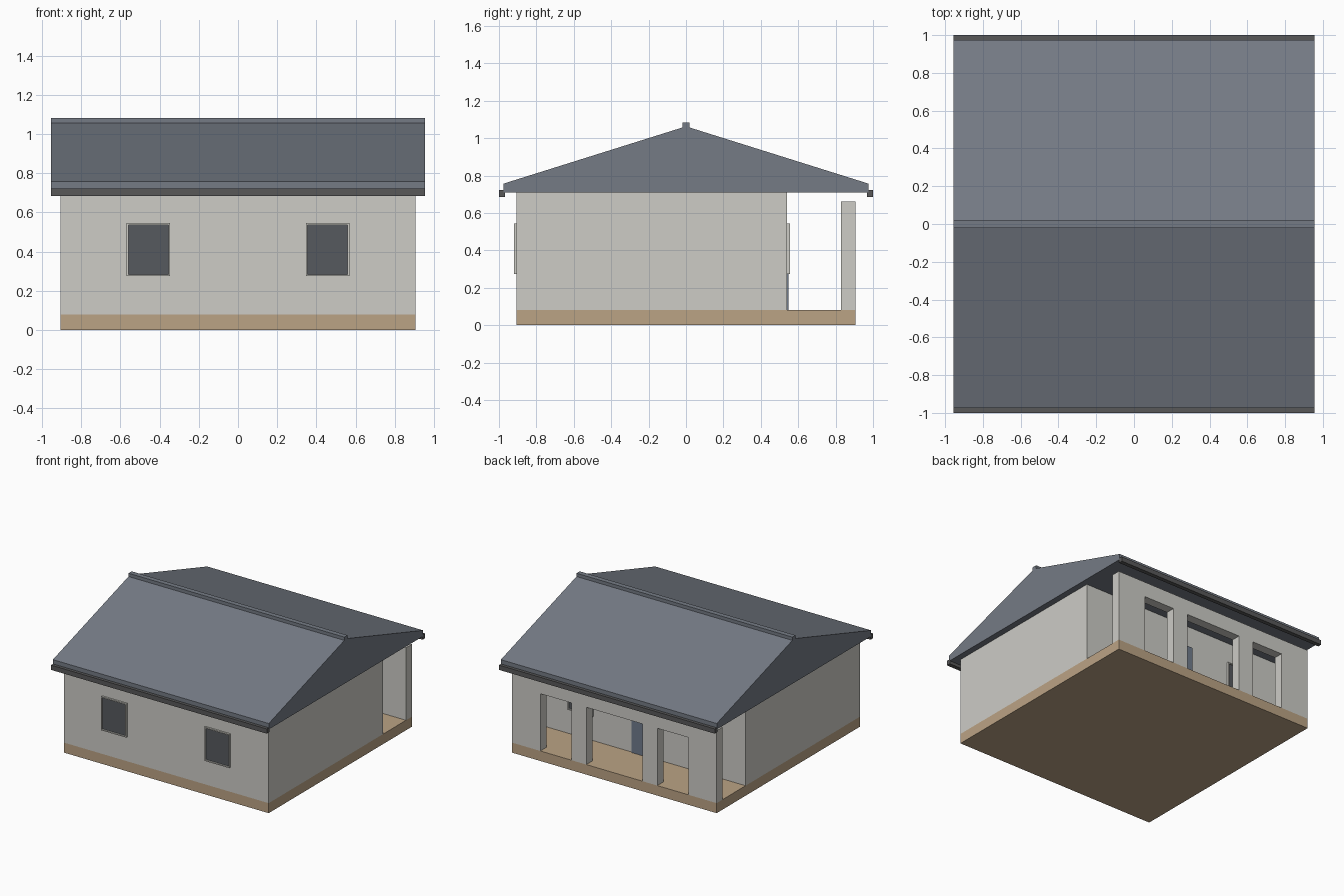
import bpy
import bmesh
from mathutils import Vector

if "Cube" in bpy.data.objects:
    bpy.data.objects.remove(bpy.data.objects["Cube"], do_unlink=True)


def material(name, rgb):
    """Flat material from sRGB values."""
    lin = [((c / 255 + 0.055) / 1.055) ** 2.4 for c in rgb] + [1.0]
    mat = bpy.data.materials.new(name)
    mat.use_nodes = True
    mat.diffuse_color = lin
    bsdf = mat.node_tree.nodes["Principled BSDF"]
    bsdf.inputs["Base Color"].default_value = lin
    bsdf.inputs["Roughness"].default_value = 0.8
    return mat


plaster = material("pale plaster", (205, 204, 198))
sandstone = material("sandstone plinth", (187, 163, 133))
slate = material("slate roof", (117, 123, 133))
gutter_grey = material("dark gutter", (88, 88, 89))
glass = material("dark glass", (86, 90, 95))
door_blue = material("blue grey door", (112, 123, 140))


def finish(name, bm, *mats):
    bmesh.ops.recalc_face_normals(bm, faces=bm.faces[:])
    mesh = bpy.data.meshes.new(name)
    bm.to_mesh(mesh)
    bm.free()
    for m in mats:
        mesh.materials.append(m)
    obj = bpy.data.objects.new(name, mesh)
    bpy.context.collection.objects.link(obj)
    return obj


def box_bm(x0, x1, y0, y1, z0, z1):
    bm = bmesh.new()
    bmesh.ops.create_cube(bm, size=1)
    lo, hi = Vector((x0, y0, z0)), Vector((x1, y1, z1))
    for v in bm.verts:
        v.co = (lo + hi) / 2 + v.co * (hi - lo)
    return bm


def box(name, mat, *limits):
    return finish(name, box_bm(*limits), mat)


def prism(name, mat, outline, sweep):
    """Extrude a flat outline along a vector."""
    bm = bmesh.new()
    face = bm.faces.new([bm.verts.new(p) for p in outline])
    out = bmesh.ops.extrude_face_region(bm, geom=[face], use_keep_orig=True)
    moved = [g for g in out["geom"] if isinstance(g, bmesh.types.BMVert)]
    bmesh.ops.translate(bm, verts=moved, vec=sweep)
    return finish(name, bm, mat)


def window(name, x, wall_y, side):
    """Raised frame with a recessed pane, facing side (-1 front, 1 back)."""
    y0, y1 = sorted((wall_y, wall_y + side * 0.015))
    bm = box_bm(x - 0.111, x + 0.111, y0, y1, 0.275, 0.545)
    bmesh.ops.recalc_face_normals(bm, faces=bm.faces[:])
    pane = max(bm.faces, key=lambda f: f.normal.y * side)
    bmesh.ops.inset_region(bm, faces=[pane], thickness=0.0125)
    bmesh.ops.inset_region(bm, faces=[pane], thickness=0.0005, depth=-0.009)
    pane.material_index = 1
    return finish(name, bm, plaster, glass)


HALF = 0.905      # half width of plinth and walls
EAVE = 0.71       # underside of roof
FLOOR = 0.08      # top of plinth
BACK = 0.54       # rear wall of the rooms
ROOF_X = 0.955

# Plinth and main walls
box("plinth", sandstone, -HALF, HALF, -HALF, HALF, 0, FLOOR)
box("house_walls", plaster, -HALF, HALF, -HALF, BACK, FLOOR, EAVE)

# Porch wall with three openings, drawn as a comb-shaped outline
openings = [(-0.655, -0.38), (-0.248, 0.248), (0.38, 0.655)]
outline = [(-HALF, FLOOR)]
for a, b in openings:
    outline += [(a, FLOOR), (a, 0.538), (b, 0.538), (b, FLOOR)]
outline += [(HALF, FLOOR), (HALF, 0.66), (-HALF, 0.66)]
prism("porch_wall", plaster, [(x, 0.83, z) for x, z in outline],
      (0, HALF - 0.83, 0))

# Roof with closed gables and a ridge cap
half_roof = [(0.975, EAVE), (0.975, 0.757), (0, 1.063)]
gable = half_roof + [(-y, z) for y, z in reversed(half_roof[:2])]
prism("roof", slate, [(-ROOF_X, y, z) for y, z in gable], (2 * ROOF_X, 0, 0))
box("ridge_cap", slate, -ROOF_X, ROOF_X, -0.02, 0.02, 1.04, 1.083)

# Gutters along both eaves
for label, s in (("front", -1), ("back", 1)):
    y0, y1 = sorted((s * 0.967, s * 1.0))
    box(label + "_gutter", gutter_grey, -ROOF_X, ROOF_X, y0, y1, 0.685, 0.723)

# Windows on both long walls
for label, s in (("right", -1), ("left", 1)):
    window("front_window_" + label, s * 0.457, -HALF, -1)
    window("back_window_" + label, s * 0.55, BACK, 1)

# Door under the porch
box("back_door", door_blue, -0.1, 0.1, BACK, BACK + 0.008, FLOOR, 0.54)
